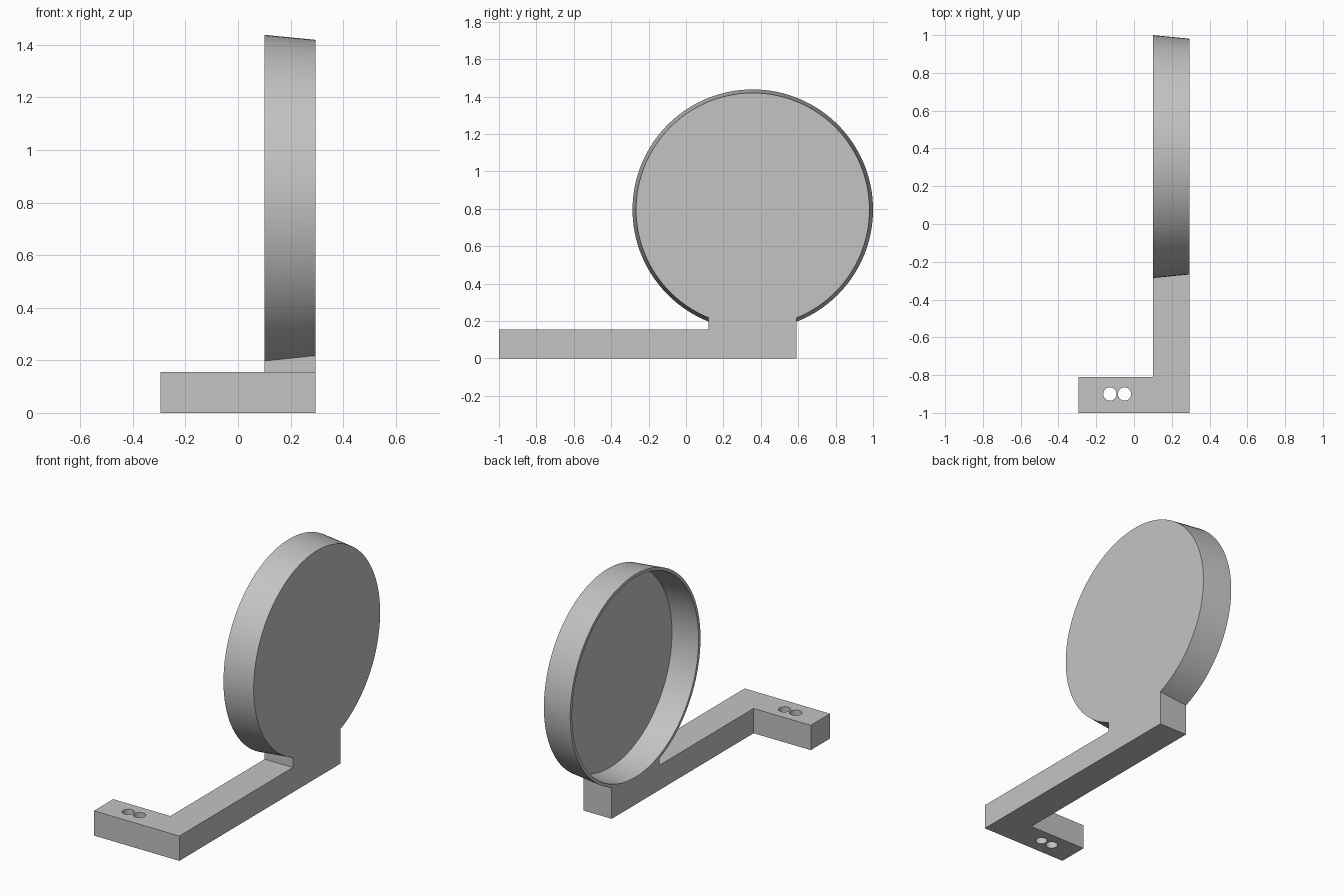
import bpy, bmesh, math
from mathutils import Matrix, Vector

cube = bpy.data.objects.get("Cube")
if cube:
    bpy.data.objects.remove(cube, do_unlink=True)

# One plain grey for the whole model
GREY = (0.55, 0.55, 0.55, 1)
grey = bpy.data.materials.new("plain grey")
grey.use_nodes = True
grey.diffuse_color = GREY
grey.node_tree.nodes["Principled BSDF"].inputs["Base Color"].default_value = GREY

X_LEFT, X_OPEN, X_BACK = -0.295, 0.10, 0.295   # foot end, open rim, closed face
ARM_TOP = 0.155
CUP_Y, CUP_Z = 0.357, 0.795


def make_object(name, bm):
    bmesh.ops.recalc_face_normals(bm, faces=bm.faces)
    mesh = bpy.data.meshes.new(name)
    bm.to_mesh(mesh)
    bm.free()
    mesh.materials.append(grey)
    obj = bpy.data.objects.new(name, mesh)
    bpy.context.collection.objects.link(obj)
    return obj


def prism(name, outline, z0, z1):
    bm = bmesh.new()
    face = bm.faces.new([bm.verts.new((x, y, z0)) for x, y in outline])
    up = bmesh.ops.extrude_face_region(bm, geom=[face])["geom"]
    bmesh.ops.translate(bm, vec=(0, 0, z1 - z0),
                        verts=[v for v in up if isinstance(v, bmesh.types.BMVert)])
    return make_object(name, bm)


def cone(name, start, end, r0, r1, sides):
    start, end = Vector(start), Vector(end)
    axis = end - start
    turn = axis.to_track_quat("Z", "Y").to_matrix().to_4x4()
    bm = bmesh.new()
    bmesh.ops.create_cone(bm, cap_ends=True, segments=sides, radius1=r0, radius2=r1,
                          depth=axis.length,
                          matrix=Matrix.Translation((start + end) / 2) @ turn)
    return make_object(name, bm)


def combine(target, tool, operation):
    tool.hide_render = True
    mod = target.modifiers.new(operation.lower(), "BOOLEAN")
    mod.operation, mod.solver, mod.object = operation, "EXACT", tool
    bpy.context.view_layer.objects.active = target
    bpy.ops.object.modifier_apply(modifier=mod.name)
    bpy.data.objects.remove(tool, do_unlink=True)


# L-shaped arm with the mounting foot
bracket = prism("cup_bracket", [(X_LEFT, -1), (X_BACK, -1), (X_BACK, 0.59), (X_OPEN, 0.59),
                                (X_OPEN, -0.81), (X_LEFT, -0.81)], 0, ARM_TOP)

# Raised block that carries the cup
block = prism("cup_block", [(X_OPEN, 0.12), (X_BACK, 0.12),
                            (X_BACK, 0.59), (X_OPEN, 0.59)], 0, 0.22)
combine(bracket, block, "UNION")

# Tapered round cup, closed on the model's left and hollow on the other side
cup = cone("cup_shell", (X_OPEN, CUP_Y, CUP_Z), (X_BACK, CUP_Y, CUP_Z), 0.643, 0.624, 128)
combine(bracket, cup, "UNION")
hollow = cone("cup_hollow", (X_OPEN - 0.05, CUP_Y, CUP_Z), (0.272, CUP_Y, CUP_Z),
              0.629, 0.607, 128)
combine(bracket, hollow, "DIFFERENCE")

# Pair of screw holes through the foot
for x in (-0.128, -0.05):
    hole = cone("screw_hole", (x, -0.9, -0.1), (x, -0.9, 0.3), 0.035, 0.035, 32)
    combine(bracket, hole, "DIFFERENCE")

# Smooth round walls, crisp edges
bpy.ops.object.select_all(action="DESELECT")
bracket.select_set(True)
bpy.context.view_layer.objects.active = bracket
bpy.ops.object.shade_smooth_by_angle(angle=math.radians(30))
